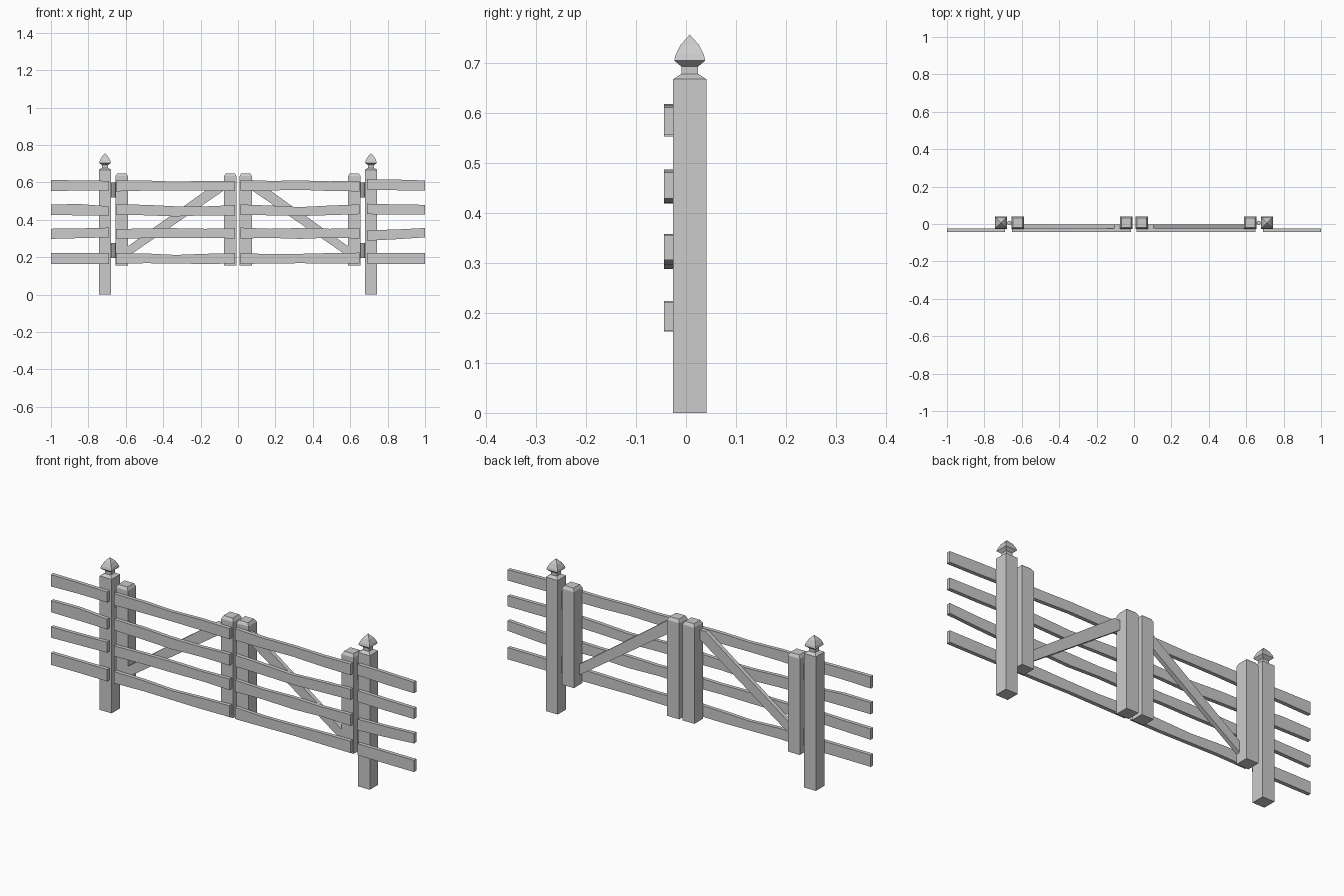
import bpy, bmesh

CY = 0.0075  # post centre depth
BACK, FRONT = -0.025, -0.044  # board faces


def finish(name, bm):
    bmesh.ops.remove_doubles(bm, verts=bm.verts, dist=1e-5)
    bmesh.ops.recalc_face_normals(bm, faces=bm.faces)
    me = bpy.data.meshes.new(name)
    bm.to_mesh(me)
    bm.free()
    ob = bpy.data.objects.new(name, me)
    bpy.context.collection.objects.link(ob)
    return ob


def square_loft(name, x, profile):
    """Stack of square sections: (half width, z)."""
    bm = bmesh.new()
    rings = [[bm.verts.new((x + sx * h, CY + sy * h, z))
              for sx, sy in ((-1, -1), (1, -1), (1, 1), (-1, 1))] for h, z in profile]
    for a, b in zip(rings, rings[1:]):
        for i in range(4):
            j = (i + 1) % 4
            bm.faces.new((a[i], a[j], b[j], b[i]))
    bm.faces.new(rings[0])
    if profile[-1][0] > 0.001:
        bm.faces.new(rings[-1])
    return finish(name, bm)


def slab(name, outline, y0, y1):
    """Outline in x, z extruded through y."""
    bm = bmesh.new()
    f = bm.faces.new([bm.verts.new((x, y0, z)) for x, z in outline])
    r = bmesh.ops.extrude_face_region(bm, geom=[f])
    for v in r["geom"]:
        if isinstance(v, bmesh.types.BMVert):
            v.co.y = y1
    return finish(name, bm)


def board(name, x0, x1, tops, bottoms):
    """Uneven plank with evenly spaced top and bottom heights."""
    def spread(zs):
        n = len(zs) - 1
        return [(x0 + (x1 - x0) * i / n, z) for i, z in enumerate(zs)]
    slab(name, spread(bottoms) + spread(tops)[::-1], FRONT, BACK)


for s, side in ((-1, "left"), (1, "right")):
    # Post with finial
    square_loft(f"{side}_post", s * 0.711,
                [(0.033, 0), (0.033, 0.667), (0.018, 0.677), (0.0165, 0.677), (0.0165, 0.692)])
    square_loft(f"{side}_post_cap", s * 0.711,
                [(0.0165, 0.692), (0.031, 0.704), (0.028, 0.716), (0.018, 0.736), (0, 0.756)])
    # Gate stiles
    for x, part in ((0.622, "outer"), (0.042, "inner")):
        square_loft(f"{side}_gate_{part}_stile", s * x,
                    [(0.033, 0.155), (0.033, 0.633), (0.025, 0.648)])
    # Diagonal brace
    slab(f"{side}_gate_brace",
         [(s * x, z) for x, z in ((0.59, 0.203), (0.59, 0.257), (0.105, 0.605),
                                  (0.074, 0.605), (0.074, 0.558))], BACK, -0.004)
    # Hinges
    for z, part in ((0.56, "upper"), (0.237, "lower")):
        bpy.ops.mesh.primitive_cylinder_add(vertices=8, radius=0.012, depth=0.08,
                                            location=(s * 0.667, 0.006, z))
        bpy.context.object.name = f"{side}_{part}_hinge"

# Rails: heights along each plank, top row first
fence_left = [((0.612, 0.611, 0.608), (0.553, 0.557, 0.556)),
              ((0.482, 0.484, 0.472), (0.425, 0.424, 0.422)),
              ((0.352, 0.354, 0.358), (0.298, 0.302, 0.306)),
              ((0.222, 0.222, 0.222), (0.163, 0.164, 0.163))]
gate_left = [((0.610, 0.610, 0.604, 0.608, 0.606), (0.552, 0.556, 0.557, 0.556, 0.553)),
             ((0.482, 0.480, 0.472, 0.472, 0.478), (0.428, 0.424, 0.418, 0.424, 0.422)),
             ((0.350, 0.354, 0.355, 0.352, 0.355), (0.298, 0.302, 0.302, 0.304, 0.300)),
             ((0.222, 0.220, 0.212, 0.218, 0.222), (0.164, 0.168, 0.166, 0.164, 0.166))]
gate_right = [((0.614, 0.608, 0.610, 0.606, 0.608), (0.556, 0.557, 0.560, 0.554, 0.552)),
              ((0.482, 0.476, 0.468, 0.476, 0.482), (0.426, 0.424, 0.420, 0.425, 0.430)),
              ((0.358, 0.352, 0.356, 0.352, 0.356), (0.300, 0.303, 0.298, 0.304, 0.300)),
              ((0.222, 0.216, 0.218, 0.222, 0.224), (0.164, 0.166, 0.168, 0.166, 0.165))]
fence_right = [((0.617, 0.615, 0.610), (0.562, 0.558, 0.556)),
               ((0.486, 0.482, 0.480), (0.430, 0.428, 0.428)),
               ((0.344, 0.348, 0.356), (0.288, 0.296, 0.306)),
               ((0.222, 0.222, 0.222), (0.165, 0.164, 0.164))]
for name, x0, x1, rows in (("left_fence_rail", -1, -0.69, fence_left),
                           ("left_gate_rail", -0.652, -0.016, gate_left),
                           ("right_gate_rail", 0.014, 0.65, gate_right),
                           ("right_fence_rail", 0.69, 1, fence_right)):
    for i, (tops, bottoms) in enumerate(rows):
        board(f"{name}_{i + 1}", x0, x1, tops, bottoms)
